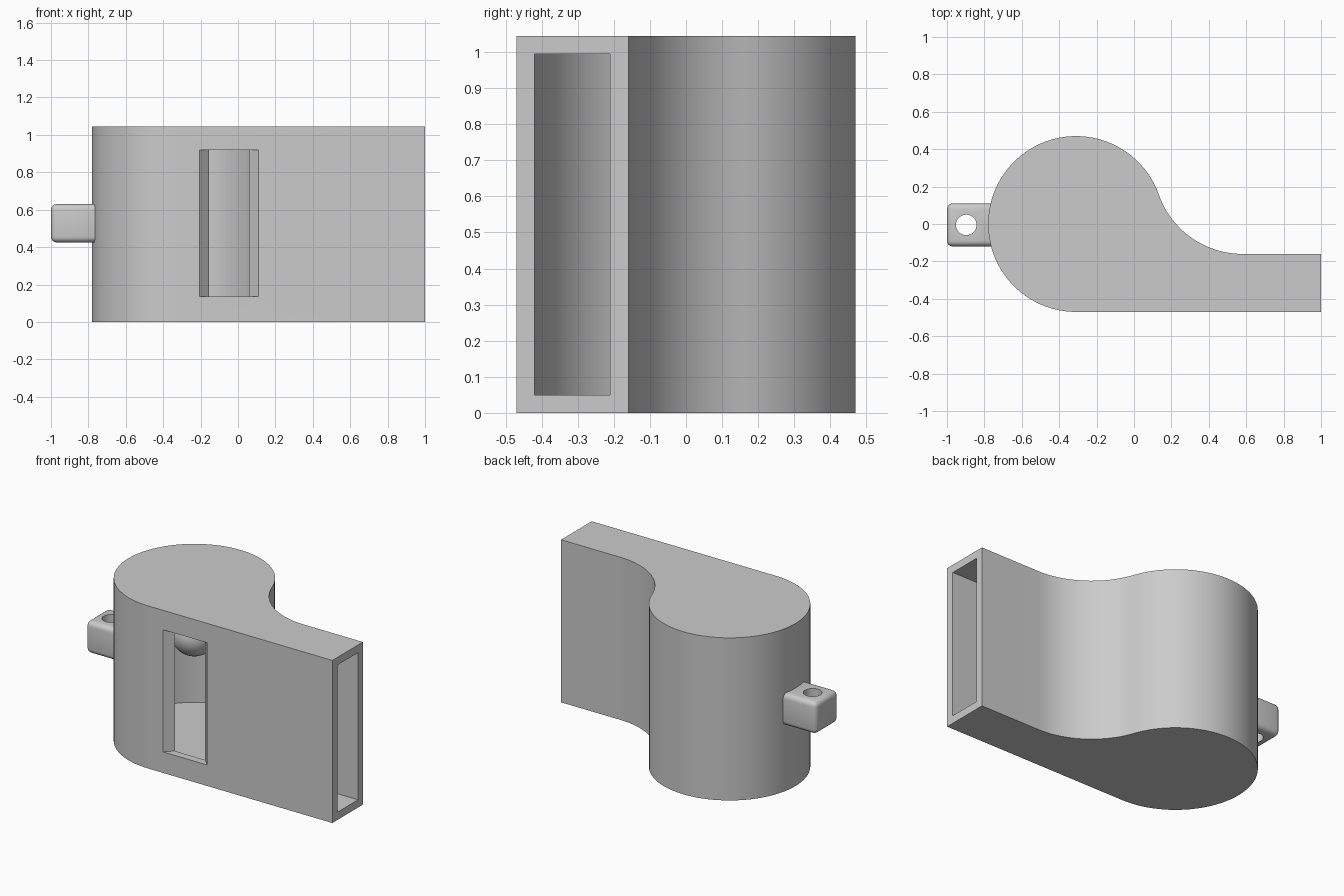
import bpy, bmesh
from math import sin, cos, pi, atan2

if "Cube" in bpy.data.objects:
    bpy.data.objects.remove(bpy.data.objects["Cube"])

CX, R = -0.31, 0.47          # round chamber
FX, FY, FR = 0.58, 0.314, 0.474   # concave neck fillet
HEIGHT, WALL = 1.045, 0.05


def arc(cx, cy, r, a0, a1, n):
    return [(cx + r * cos(a0 + (a1 - a0) * i / n),
             cy + r * sin(a0 + (a1 - a0) * i / n)) for i in range(n + 1)]


def whistle_profile(inset, x_end):
    """Whistle outline, offset inwards by inset."""
    t = atan2(FY, FX - CX)
    r, fr = R - inset, FR + inset
    pts = arc(FX, FY, fr, -pi / 2, t - pi, 20)
    pts += arc(CX, 0, r, t, 3 * pi / 2, 64)[1:]
    return pts + [(x_end, -r), (x_end, FY - fr)]


def prism(name, pts, z0, z1):
    bm = bmesh.new()
    face = bm.faces.new([bm.verts.new((x, y, z0)) for x, y in pts])
    ext = bmesh.ops.extrude_face_region(bm, geom=[face])
    verts = [v for v in ext["geom"] if isinstance(v, bmesh.types.BMVert)]
    bmesh.ops.translate(bm, verts=verts, vec=(0, 0, z1 - z0))
    bmesh.ops.recalc_face_normals(bm, faces=bm.faces)
    mesh = bpy.data.meshes.new(name)
    bm.to_mesh(mesh)
    bm.free()
    ob = bpy.data.objects.new(name, mesh)
    bpy.context.collection.objects.link(ob)
    return ob


def activate(ob):
    bpy.ops.object.select_all(action='DESELECT')
    ob.select_set(True)
    bpy.context.view_layer.objects.active = ob


def cut(ob, cutter):
    cutter.hide_render = True
    mod = ob.modifiers.new("cut", 'BOOLEAN')
    mod.operation, mod.solver, mod.object = 'DIFFERENCE', 'EXACT', cutter
    activate(ob)
    bpy.ops.object.modifier_apply(modifier=mod.name)
    bpy.data.objects.remove(cutter)


def smooth(ob):
    activate(ob)
    bpy.ops.object.shade_smooth_by_angle(angle=pi / 6)


# Hollow body, open at the mouthpiece
body = prism("whistle_body", whistle_profile(0, 1.0), 0, HEIGHT)
cut(body, prism("cavity_cutter", whistle_profile(WALL, 1.1), WALL, HEIGHT - WALL))

# Sound slot with 45 degree side walls
slot = [(-0.235, -0.50), (0.14, -0.50), (0.05, -0.41), (-0.145, -0.41)]
cut(body, prism("slot_cutter", slot, 0.135, 0.92))
smooth(body)

# Lanyard loop: rounded block with a vertical hole
loop = prism("lanyard_loop", [(-1, -0.12), (-0.74, -0.12), (-0.74, 0.11), (-1, 0.11)],
             0.425, 0.63)
bev = loop.modifiers.new("bevel", 'BEVEL')
bev.width, bev.segments = 0.03, 4
activate(loop)
bpy.ops.object.modifier_apply(modifier=bev.name)
cut(loop, prism("hole_cutter", arc(-0.897, -0.005, 0.055, 0, 2 * pi, 32)[:-1], 0.3, 0.8))
smooth(loop)

# Ball inside the chamber
bpy.ops.mesh.primitive_uv_sphere_add(segments=32, ring_count=16, radius=0.14,
                                     location=(CX, 0, 0.695))
ball = bpy.context.object
ball.name = "ball"
smooth(ball)
